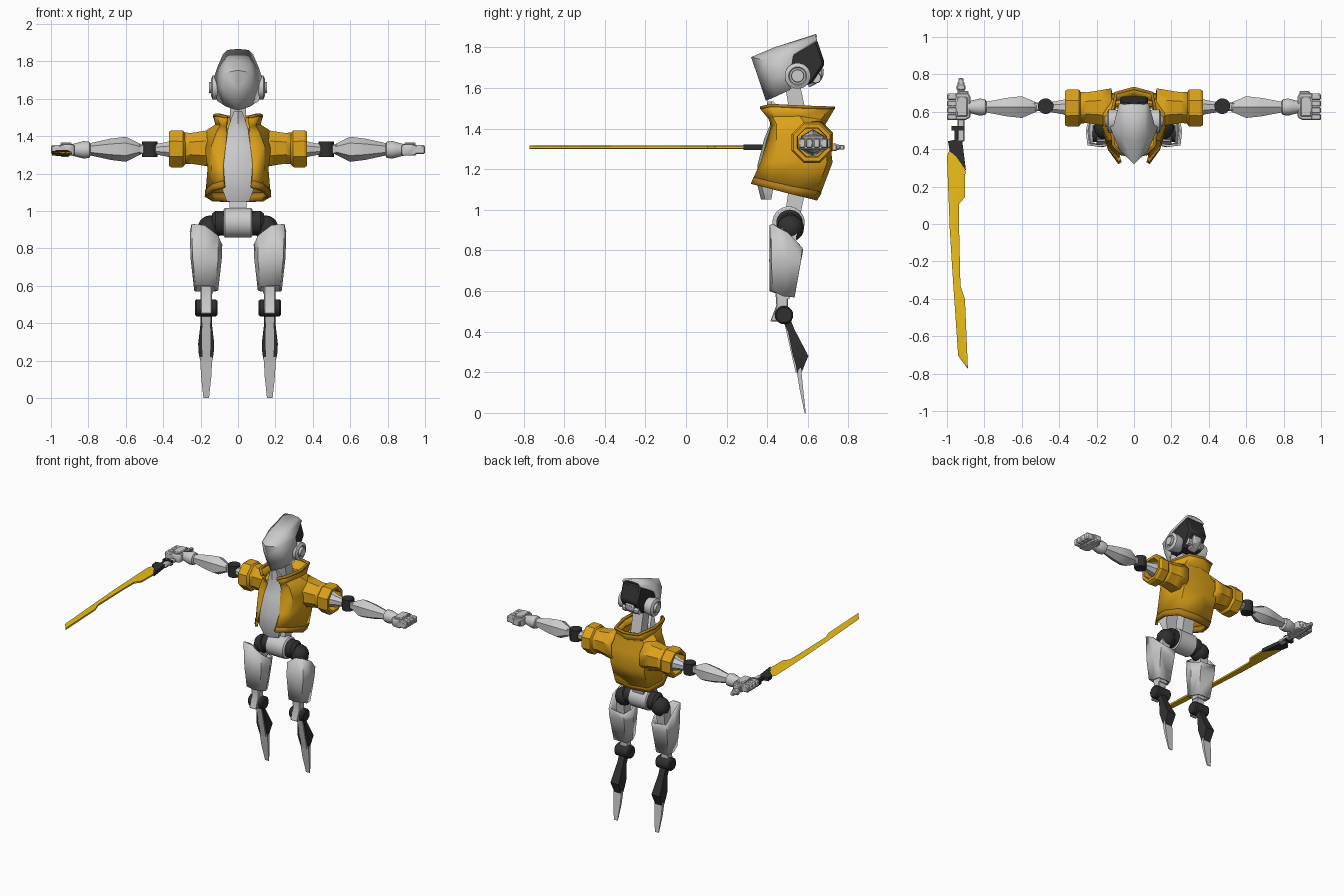
import bpy, bmesh
from math import sin, cos, pi
from mathutils import Vector


def material(name, rgb):
    m = bpy.data.materials.new(name)
    m.diffuse_color = (*rgb, 1)
    return m


ORANGE = material("orange", (0.72, 0.36, 0.01))
TRIM = material("dark_orange", (0.42, 0.2, 0.01))
YELLOW = material("yellow", (0.85, 0.52, 0.01))
DARK = material("dark", (0.03, 0.03, 0.03))


def finish(name, bm, mat=None, mirror=False, solid=0, bevel=0):
    bmesh.ops.recalc_face_normals(bm, faces=bm.faces)
    me = bpy.data.meshes.new(name)
    bm.to_mesh(me)
    bm.free()
    ob = bpy.data.objects.new(name, me)
    bpy.context.collection.objects.link(ob)
    if mat:
        me.materials.append(mat)
    bpy.context.view_layer.objects.active = ob
    ob.select_set(True)
    bpy.ops.object.shade_smooth_by_angle(angle=0.55)
    ob.select_set(False)
    if mirror:
        m = ob.modifiers.new("mirror", "MIRROR")
        m.use_clip = True
    if solid:
        m = ob.modifiers.new("thickness", "SOLIDIFY")
        m.thickness, m.offset = solid, 0
    if bevel:
        m = ob.modifiers.new("bevel", "BEVEL")
        m.width, m.segments = bevel, 1
    return ob


def loft(name, rings, closed=True, caps=True, **kw):
    bm = bmesh.new()
    vs = [[bm.verts.new(p) for p in r] for r in rings]
    n = len(rings[0])
    for a, b in zip(vs, vs[1:]):
        for i in range(n if closed else n - 1):
            j = (i + 1) % n
            bm.faces.new((a[i], a[j], b[j], b[i]))
    if closed and caps:
        bm.faces.new(vs[0])
        bm.faces.new(vs[-1])
    return finish(name, bm, **kw)


def lathe(name, axis, centre, profile, n=16, squash=1, **kw):
    """Rings of (position along axis, radius) about an x or z axis."""
    rings = []
    for t, r in profile:
        ring = []
        for i in range(n):
            a = 2 * pi * (i + 0.5) / n
            u, v = r * cos(a), r * sin(a) * squash
            ring.append((t, centre[0] + u, centre[1] + v) if axis == "x"
                        else (centre[0] + u, centre[1] + v, t))
        rings.append(ring)
    return loft(name, rings, **kw)


def prism(name, profile, x0, x1, **kw):
    return loft(name, [[(x, y, z) for y, z in profile] for x in (x0, x1)], **kw)


def box(name, x, y, z, **kw):
    return prism(name, [(y[0], z[0]), (y[1], z[0]), (y[1], z[1]), (y[0], z[1])], *x, **kw)


def plate(name, outline, z0, z1, **kw):
    return loft(name, [[(x, y, z) for x, y in outline] for z in (z0, z1)], **kw)


def ball(name, centre, r, **kw):
    bm = bmesh.new()
    bmesh.ops.create_uvsphere(bm, u_segments=16, v_segments=10, radius=r)
    bmesh.ops.translate(bm, verts=bm.verts, vec=Vector(centre))
    return finish(name, bm, **kw)


# Head: pointed face shell, dark skull, ear discs, rear breather
loft("helmet_shell", [
    [(0, .40, 1.54), (.06, .445, 1.56), (.105, .51, 1.59)],
    [(0, .36, 1.66), (.075, .42, 1.655), (.12, .52, 1.66)],
    [(0, .327, 1.75), (.07, .395, 1.735), (.122, .52, 1.715)],
    [(0, .44, 1.795), (.06, .46, 1.785), (.105, .53, 1.765)],
    [(0, .643, 1.86), (.055, .64, 1.855), (.075, .645, 1.835)]],
    closed=False, mirror=True, solid=.014)
prism("skull", [(.46, 1.76), (.51, 1.785), (.645, 1.84), (.685, 1.72), (.62, 1.62),
                (.50, 1.60), (.46, 1.63)], -.075, .075, mat=DARK, bevel=.012)
lathe("ear_disc", "x", (.55, 1.66), [(.06, .055), (.11, .064), (.135, .064), (.145, .045),
                                     (.138, .04), (.138, .032), (.155, .03)], n=20, mirror=True)
prism("breather", [(.60, 1.60), (.64, 1.62), (.675, 1.65), (.68, 1.70), (.62, 1.70)],
      -.035, .035, bevel=.01)
lathe("cheek_filter", "x", (.64, 1.65), [(.035, .028), (.065, .025)], n=10, mirror=True)
prism("neck", [(.49, 1.60), (.565, 1.60), (.60, 1.44), (.52, 1.42)], -.042, .042)

# Torso under the jacket
loft("chest_plate", [
    [(0, y, z), (w, y + .02, z), (w * .9, y + d, z), (-w * .9, y + d, z), (-w, y + .02, z)]
    for z, y, w, d in [(1.05, .37, .06, .05), (1.12, .352, .085, .08), (1.22, .352, .08, .12),
                       (1.35, .385, .07, .12), (1.42, .415, .06, .1), (1.50, .40, .035, .06),
                       (1.535, .40, .02, .03)]])
box("rib_cage", (-.1, .1), (.46, .63), (1.16, 1.44), bevel=.03)
prism("spine", [(.485, .96), (.56, .96), (.61, 1.2), (.52, 1.2)], -.045, .045)

# Jacket: open front, flared hem and collar, cuffed sleeves
hem = [(.075, .325, 1.127), (.13, .40, 1.108), (.168, .52, 1.077), (.13, .62, 1.055), (0, .636, 1.05)]
low = [(.078, .338, 1.16), (.132, .41, 1.142), (.165, .53, 1.115), (.135, .642, 1.095), (0, .66, 1.09)]
neckline = [(.062, .412, 1.45), (.09, .43, 1.46), (.115, .56, 1.46), (.10, .66, 1.445), (0, .69, 1.44)]
collar = [(.06, .37, 1.50), (.11, .42, 1.512), (.125, .56, 1.505), (.095, .70, 1.50), (0, .725, 1.50)]
loft("jacket_body", [
    low,
    [(.08, .375, 1.24), (.135, .43, 1.24), (.155, .56, 1.24), (.135, .69, 1.235), (0, .715, 1.235)],
    [(.065, .405, 1.35), (.135, .45, 1.35), (.185, .58, 1.35), (.15, .685, 1.35), (0, .70, 1.35)],
    [(.06, .425, 1.415), (.11, .45, 1.42), (.16, .58, 1.43), (.13, .665, 1.42), (0, .68, 1.42)],
    neckline, collar], closed=False, mirror=True, mat=ORANGE, solid=.014)
loft("jacket_hem", [hem, low], closed=False, mirror=True, mat=TRIM, solid=.02)
loft("collar_trim", [[(x, y, z - .004) for x, y, z in collar], [(x, y, z + .01) for x, y, z in collar]],
     closed=False, mirror=True, mat=TRIM, solid=.018)
lathe("sleeve", "x", (.622, 1.335), [(.12, .105), (.19, .092), (.25, .082), (.29, .085)], n=8,
      caps=False, mirror=True, mat=ORANGE, solid=.014)
lathe("sleeve_cuff", "x", (.62, 1.332), [(.28, .088), (.295, .106), (.355, .108), (.37, .098),
                                         (.37, .078), (.29, .075)], n=8, caps=False,
      mirror=True, mat=ORANGE)

# Arms
lathe("upper_arm", "x", (.625, 1.33), [(.1, .06), (.33, .06), (.38, .042), (.44, .03)], n=8, mirror=True)
lathe("elbow_joint", "z", (.472, .63), [(1.288, .03), (1.288, .042), (1.372, .042), (1.372, .03)],
      n=16, mirror=True, mat=DARK)
box("elbow_fork", (.435, .54), (.605, .65), (1.305, 1.355), mirror=True, bevel=.006)
lathe("forearm", "x", (.625, 1.33), [(.52, .028), (.60, .067), (.68, .057), (.79, .033)], n=6, mirror=True)
lathe("wrist", "x", (.625, 1.327), [(.785, .025), (.795, .043), (.825, .047), (.85, .04), (.89, .03)],
      n=14, mirror=True)
plate("palm", [(.875, .57), (.90, .555), (.955, .555), (.955, .70), (.885, .70), (.875, .68)],
      1.297, 1.355, mirror=True, bevel=.006)
for i in range(4):
    y = .555 + i * .036
    box(f"finger_{i + 1}", (.94, 1.0), (y, y + .034), (1.305, 1.352), mirror=True, bevel=.006)
box("thumb", (.885, .94), (.68, .712), (1.305, 1.35), mirror=True, bevel=.006)
box("knuckle_plate", (.89, .95), (.575, .68), (1.35, 1.366), mirror=True, bevel=.005)

# Sword held in the right hand
box("sword_grip", (-.945, -.905), (.44, .76), (1.295, 1.322), bevel=.007)
box("sword_pommel", (-.95, -.90), (.715, .745), (1.29, 1.326), bevel=.006)
box("pommel_tip", (-.938, -.912), (.74, .78), (1.297, 1.32), bevel=.004)
box("hilt_collar", (-.975, -.905), (.50, .525), (1.293, 1.325), mat=DARK)
box("hilt_post", (-.96, -.935), (.44, .51), (1.297, 1.32), mat=DARK)
plate("sword_guard", [(-.995, .443), (-.92, .457), (-.898, .283), (-.95, .36), (-.985, .39)],
      1.296, 1.322, mat=DARK)
blade = [(.40, -.985, -.955, -.935), (.36, -1.0, -.955, -.92), (.283, -.997, -.955, -.902),
         (.144, -.992, -.953, -.904), (.107, -.99, -.953, -.935), (-.03, -.985, -.95, -.935),
         (-.33, -.966, -.94, -.928), (-.40, -.961, -.936, -.904), (-.705, -.94, -.915, -.891),
         (-.772, -.89, -.889, -.888)]
loft("sword_blade", [[(a, y, 1.309), (b, y, 1.317), (c, y, 1.315), (c, y, 1.303), (b, y, 1.301)]
                     for y, a, b, c in blade], mat=YELLOW)

# Pelvis and hips
lathe("pelvis", "x", (.505, .937), [(-.077, .07), (-.07, .08), (.07, .08), (.077, .07)], n=20)
lathe("hip_axle", "x", (.51, .935), [(.06, .066), (.12, .066), (.14, .05)], n=18, mirror=True, mat=DARK)
ball("hip_ball", (.148, .515, .91), .066, mirror=True, mat=DARK)

# Legs: hollow thigh shell, knee, dark calf, spike foot
loft("thigh_shell", [
    [(.18, .418, .925), (.245, .425, .93), (.252, .50, .89), (.235, .57, .815), (.12, .572, .80),
     (.09, .50, .82), (.11, .43, .87)],
    [(.175, .416, .75), (.238, .425, .75), (.248, .50, .75), (.235, .562, .75), (.12, .562, .75),
     (.092, .50, .75), (.11, .43, .75)],
    [(.17, .418, .60), (.222, .43, .60), (.228, .48, .575), (.222, .53, .57), (.13, .53, .57),
     (.112, .48, .575), (.125, .43, .595)]],
    caps=False, mirror=True, solid=.012)
prism("thigh_bone", [(.47, .91), (.55, .91), (.51, .56), (.45, .56)], .135, .2, mirror=True)
prism("knee_link", [(.44, .60), (.505, .60), (.50, .47), (.455, .45), (.415, .45), (.445, .53)],
      .14, .2, mirror=True, bevel=.005)
lathe("knee_joint", "x", (.483, .482), [(.11, .038), (.118, .046), (.222, .046), (.23, .038)],
      n=16, mirror=True, mat=DARK)
loft("calf", [[(.17 - w, y0, z0), (.17 + w, y0, z0), (.17 + w * .8, y1, z1), (.17 - w * .8, y1, z1)]
              for w, y0, z0, y1, z1 in [(.03, .475, .46, .515, .46), (.03, .503, .40, .535, .41),
                                        (.043, .525, .29, .603, .28), (.04, .54, .24, .59, .25),
                                        (.032, .548, .20, .568, .195)]], mirror=True, mat=DARK)
prism("shin_plate", [(.485, .44), (.50, .44), (.555, .20), (.54, .20)], .148, .192, mirror=True)
loft("spike_foot", [[(.17 - w, y - d, z), (.17 + w, y - d, z), (.17 + w, y + d, z), (.17 - w, y + d, z)]
                    for w, y, d, z in [(.032, .555, .012, .22), (.028, .568, .009, .12),
                                       (.015, .587, .003, 0)]], mirror=True)
